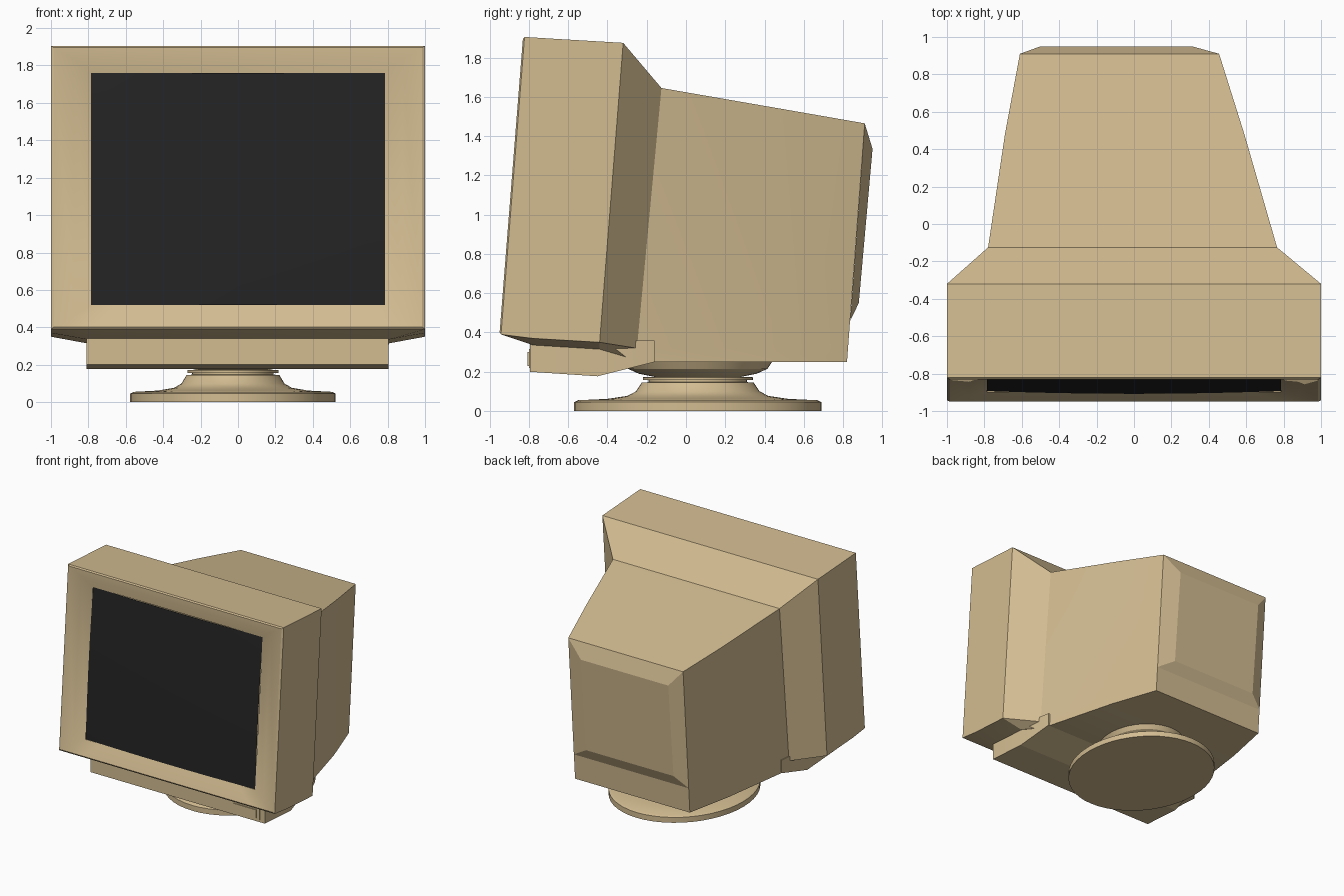
import bpy, bmesh, math

if "Cube" in bpy.data.objects:
    bpy.data.objects.remove(bpy.data.objects["Cube"])

def material(name, rgb):
    m = bpy.data.materials.new(name)
    m.diffuse_color = (*rgb, 1)
    m.use_nodes = True
    m.node_tree.nodes["Principled BSDF"].inputs["Base Color"].default_value = m.diffuse_color
    return m

BEIGE = material("beige_plastic", (0.65, 0.505, 0.285))
DARK = material("dark_glass", (0.017, 0.017, 0.017))

def finish(name, bm, mat, angle=30):
    bmesh.ops.recalc_face_normals(bm, faces=bm.faces)
    me = bpy.data.meshes.new(name)
    bm.to_mesh(me)
    bm.free()
    me.materials.append(mat)
    ob = bpy.data.objects.new(name, me)
    bpy.context.collection.objects.link(ob)
    bpy.ops.object.select_all(action='DESELECT')
    ob.select_set(True)
    bpy.context.view_layer.objects.active = ob
    bpy.ops.object.shade_smooth_by_angle(angle=math.radians(angle))
    return ob

def loft(name, rings, mat=BEIGE, cap_start=False, cap_end=False, angle=30):
    """Skin a list of closed rings that share a point count."""
    bm = bmesh.new()
    vs = [[bm.verts.new(p) for p in r] for r in rings]
    n = len(vs[0])
    for a, b in zip(vs, vs[1:]):
        for i in range(n):
            j = (i + 1) % n
            bm.faces.new((a[i], a[j], b[j], b[i]))
    if cap_start:
        bm.faces.new(vs[0])
    if cap_end:
        bm.faces.new(vs[-1])
    return finish(name, bm, mat, angle)

def face_y(z, depth=0.0):
    """y of the tilted front plane at height z."""
    return -0.95 + 0.0792 * (z - 0.39) + depth

def section(xl, xr, top, side, low, inner=1.0):
    """Six-point cross-section; top, side and low are (y, z)."""
    return [(xl, *top), (xr, *top), (xr, *side),
            (xr * inner, *low), (xl * inner, *low), (xl, *side)]

def front_ring(x, z0, z1, depth):
    b = (face_y(z0, depth), z0)
    return section(-x, x, (face_y(z1, depth), z1), b, b, 0.81)

# Bezel: dished frame, rounded rim, then the outer case
loft("bezel", [
    front_ring(0.787, 0.52, 1.76, 0.06),
    front_ring(0.787, 0.52, 1.76, 0.042),
    front_ring(0.88, 0.452, 1.835, 0.016),
    front_ring(0.985, 0.402, 1.895, 0.0),
    front_ring(1.0, 0.39, 1.905, 0.008),
    section(-1, 1, (-0.66, 1.895), (-0.78, 0.37), (-0.78, 0.336), 0.81),
    section(-1, 1, (-0.32, 1.875), (-0.44, 0.35), (-0.44, 0.315), 0.81),
])

# Rear housing: shoulder, then an off-centre taper to the back
loft("rear_housing", [
    section(-1, 1, (-0.32, 1.875), (-0.44, 0.35), (-0.44, 0.315), 0.81),
    section(-0.78, 0.765, (-0.125, 1.645), (-0.25, 0.32), (-0.22, 0.25)),
    section(-0.69, 0.59, (0.48, 1.54), (0.43, 0.32), (0.43, 0.25)),
    section(-0.61, 0.455, (0.91, 1.465), (0.825, 0.32), (0.82, 0.25)),
], cap_end=True)

# Raised panel on the back
def quad(xl, xr, top, low):
    return [(xl, *top), (xr, *top), (xr, *low), (xl, *low)]

loft("back_panel", [
    quad(-0.61, 0.455, (0.91, 1.465), (0.836, 0.46)),
    quad(-0.50, 0.31, (0.95, 1.335), (0.88, 0.55)),
], cap_end=True, angle=10)

# Control box under the bezel
loft("control_box", [
    quad(-0.81, 0.805, (-0.795, 0.36), (-0.795, 0.20)),
    quad(-0.81, 0.805, (-0.45, 0.36), (-0.45, 0.177)),
    quad(-0.775, 0.76, (-0.16, 0.36), (-0.16, 0.25)),
], cap_start=True, cap_end=True, angle=10)

# Control door and power button as thin plates
def plate(name, x0, x1, z0, z1, y0, y1):
    loft(name, [quad(x0, x1, (y0, z1), (y0, z0)),
                quad(x0, x1, (y1, z1), (y1, z0))],
         cap_start=True, cap_end=True)

plate("control_door", 0.185, 0.76, 0.22, 0.315, -0.80, -0.794)
plate("power_button", 0.52, 0.73, 0.23, 0.30, -0.807, -0.799)

# Screen: gently bulging glass
bm = bmesh.new()
bmesh.ops.create_grid(bm, x_segments=16, y_segments=12, size=1)
for v in bm.verts:
    u, w = v.co.x, v.co.y
    z = 1.14 + 0.62 * w
    bulge = 0.015 * (1 - u * u) + 0.012 * (1 - w * w)
    v.co = (0.787 * u, face_y(z, 0.047 - bulge), z)
finish("screen", bm, DARK)

# Swivel stand: lathed profile, slightly narrower in x
def lathe(name, profile, sides=48):
    rings = [[(-0.027 + 0.872 * r * math.cos(2 * math.pi * i / sides),
               0.06 + r * math.sin(2 * math.pi * i / sides), z)
              for i in range(sides)] for r, z in profile]
    loft(name, rings, cap_start=True, cap_end=True)

lathe("stand_base", [(0.63, 0), (0.63, 0.045), (0.61, 0.055), (0.46, 0.062),
                     (0.36, 0.077), (0.315, 0.10), (0.285, 0.145),
                     (0.25, 0.147), (0.25, 0.16)])
lathe("swivel_ball", [(0.28, 0.157), (0.28, 0.172), (0.22, 0.174),
                      (0.30, 0.19), (0.355, 0.215), (0.385, 0.26)])
